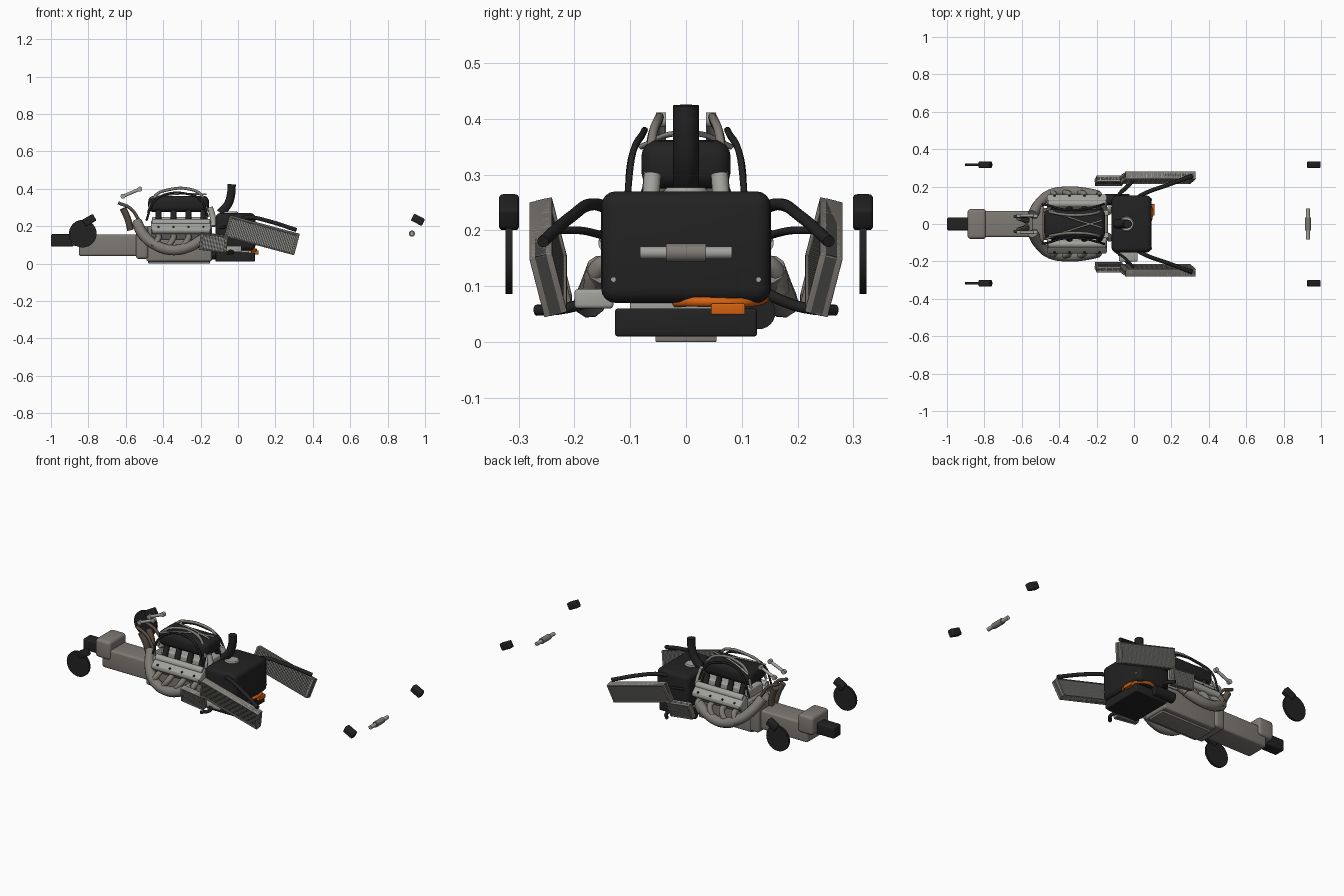
import bpy, bmesh, math
from mathutils import Matrix, Vector, Euler

if "Cube" in bpy.data.objects:
    bpy.data.objects.remove(bpy.data.objects["Cube"])


def material(name, rgb):
    m = bpy.data.materials.new(name)
    m.diffuse_color = (*rgb, 1)
    m.use_nodes = True
    m.node_tree.nodes["Principled BSDF"].inputs["Base Color"].default_value = m.diffuse_color
    return m


TAUPE = material("warm grey metal", (0.21, 0.195, 0.175))
LIGHT = material("light grey metal", (0.36, 0.36, 0.34))
BLACK = material("black", (0.016, 0.016, 0.016))
DARK = material("radiator core", (0.06, 0.06, 0.057))
ORANGE = material("orange", (0.65, 0.12, 0.005))
BROWN = material("heat stained metal", (0.10, 0.078, 0.058))


def finish(name, bm, mat, loc=(0, 0, 0), rot=(0, 0, 0)):
    me = bpy.data.meshes.new(name)
    bmesh.ops.recalc_face_normals(bm, faces=bm.faces)
    for f in bm.faces:
        f.smooth = True
    bm.to_mesh(me)
    bm.free()
    me.set_sharp_from_angle(angle=math.radians(35))
    me.materials.append(mat)
    ob = bpy.data.objects.new(name, me)
    ob.location, ob.rotation_euler = loc, [math.radians(a) for a in rot]
    bpy.context.collection.objects.link(ob)
    return ob


def box(name, size, loc, mat, rot=(0, 0, 0), bevel=0.005):
    bm = bmesh.new()
    bmesh.ops.create_cube(bm, size=1)
    bmesh.ops.scale(bm, vec=size, verts=bm.verts)
    if bevel:
        bmesh.ops.bevel(bm, geom=bm.edges[:], offset=bevel, segments=4, profile=0.5, affect='EDGES')
    return finish(name, bm, mat, loc, rot)


def span(name, x, y, z, mat, bevel=0.005):
    """Box given by its limits on each axis."""
    return box(name, (x[1] - x[0], y[1] - y[0], z[1] - z[0]),
               (sum(x) / 2, sum(y) / 2, sum(z) / 2), mat, bevel=bevel)


def cyl(name, r, length, loc, axis, mat, r2=None, seg=24):
    bm = bmesh.new()
    bmesh.ops.create_cone(bm, cap_ends=True, segments=seg, radius1=r,
                          radius2=r if r2 is None else r2, depth=length)
    rot = {'x': (0, 90, 0), 'y': (90, 0, 0), 'z': (0, 0, 0)}[axis]
    return finish(name, bm, mat, loc, rot)


def tube(name, pts, r, mat, res=6):
    cu = bpy.data.curves.new(name, 'CURVE')
    cu.dimensions = '3D'
    cu.bevel_depth, cu.bevel_resolution, cu.resolution_u = r, 3, res
    cu.use_fill_caps = True
    sp = cu.splines.new('BEZIER')
    sp.bezier_points.add(len(pts) - 1)
    for p, co in zip(sp.bezier_points, pts):
        p.co = co
        p.handle_left_type = p.handle_right_type = 'AUTO'
    cu.materials.append(mat)
    ob = bpy.data.objects.new(name, cu)
    bpy.context.collection.objects.link(ob)
    return ob


def radiator(name, length, height, thick, count, loc, rot):
    """Dark core, upright fins, and a frame of rails and end tanks."""
    box(name + "_core", (length, thick * 0.5, height), loc, DARK, rot, 0)
    bm = bmesh.new()
    for i in range(count):
        x = -length / 2 + (i + 0.5) * length / count
        bmesh.ops.create_cube(bm, size=1, matrix=Matrix.Translation((x, 0, 0)) @
                              Matrix.Diagonal((length / count * 0.5, thick * 0.75, height, 1)))
    finish(name + "_fins", bm, LIGHT, loc, rot)
    turn = Euler([math.radians(a) for a in rot]).to_matrix()
    for s in (-1, 1):
        end = Vector(loc) + turn @ Vector((s * (length / 2 - 0.006), 0, 0))
        box(name + "_end_tank", (0.012, thick, height), end, TAUPE, rot, 0.003)
        rail = Vector(loc) + turn @ Vector((0, 0, s * (height / 2 - 0.003)))
        box(name + "_rail", (length, thick, 0.006), rail, TAUPE, rot, 0.002)


# Gearbox and rear crash structure
span("gearbox", (-0.85, -0.52), (-0.07, 0.07), (0.04, 0.155), TAUPE, 0.012)
span("gearbox_end_housing", (-0.89, -0.79), (-0.08, 0.08), (0.095, 0.205), TAUPE, 0.018)
span("rear_crash_block", (-1.0, -0.88), (-0.034, 0.034), (0.09, 0.157), BLACK, 0.008)
span("bell_housing", (-0.545, -0.48), (-0.095, 0.095), (0.025, 0.2), TAUPE, 0.015)

# Engine block, sump and plenum
span("engine_block", (-0.49, -0.14), (-0.085, 0.085), (0.012, 0.2), TAUPE, 0.01)
span("sump_plate", (-0.48, -0.15), (-0.055, 0.055), (0.0, 0.02), TAUPE, 0.003)
span("valley_cover", (-0.46, -0.16), (-0.07, 0.07), (0.19, 0.25), LIGHT, 0.01)
span("plenum", (-0.48, -0.155), (-0.08, 0.08), (0.275, 0.362), BLACK, 0.03)
for s in (-1, 1):
    # Cylinder heads, cam covers and injectors
    box("cylinder_head", (0.32, 0.075, 0.08), (-0.305, s * 0.105, 0.18), LIGHT, (-s * 40, 0, 0), 0.008)
    cyl("upper_cam_cover", 0.02, 0.31, (-0.305, s * 0.108, 0.218), 'x', LIGHT)
    cyl("lower_cam_cover", 0.019, 0.31, (-0.305, s * 0.138, 0.178), 'x', LIGHT)
    for i in range(4):
        x = -0.425 + i * 0.08
        tube("intake_runner", [(x, s * 0.055, 0.3), (x, s * 0.068, 0.26), (x, s * 0.085, 0.215)], 0.016, BLACK)
        cyl("cam_cover_bolt", 0.005, 0.008, (x, s * 0.15, 0.196), 'y', BLACK, seg=12)
        # Exhaust primaries
        tube("exhaust_primary", [(x, s * 0.12, 0.15), (x, s * 0.155, 0.135),
                                 (x - 0.03, s * 0.17, 0.09)], 0.016, TAUPE)
    # Exhaust collector sweeping round to the tail
    tube("exhaust_collector", [(-0.19, s * 0.15, 0.13), (-0.26, s * 0.165, 0.09), (-0.36, s * 0.172, 0.073),
                               (-0.45, s * 0.155, 0.105), (-0.51, s * 0.105, 0.16),
                               (-0.54, s * 0.05, 0.22)], 0.029, TAUPE)
    # Heat stained tail bracket and link rods
    tube("tail_pipe", [(-0.575, s * 0.02, 0.18), (-0.59, s * 0.028, 0.24), (-0.615, s * 0.035, 0.295)], 0.018, BROWN)
    tube("tail_hook", [(-0.64, s * 0.04, 0.325), (-0.575, s * 0.042, 0.295), (-0.525, s * 0.045, 0.225)], 0.009, BROWN)
    tube("link_rod", [(-0.615, s * 0.045, 0.36), (-0.525, s * 0.045, 0.398)], 0.009, LIGHT)
    for x, z in ((-0.615, 0.36), (-0.525, 0.398)):
        cyl("link_rod_end", 0.013, 0.018, (x, s * 0.045, z), 'y', LIGHT)
    # Pipes arching over the plenum
    tube("grey_arch_pipe", [(-0.48, s * 0.07, 0.27), (-0.44, s * 0.062, 0.365), (-0.37, s * 0.05, 0.395),
                            (-0.26, s * 0.05, 0.398), (-0.2, s * 0.06, 0.37), (-0.165, s * 0.07, 0.28)], 0.008, TAUPE)
    tube("black_arch_pipe", [(-0.49, s * 0.105, 0.23), (-0.45, s * 0.098, 0.33), (-0.38, s * 0.078, 0.372),
                             (-0.27, s * 0.078, 0.372), (-0.2, s * 0.095, 0.34), (-0.16, s * 0.106, 0.25)], 0.006, BLACK)
    tube("cross_strut", [(-0.47, s * 0.08, 0.35), (-0.33, s * 0.03, 0.372), (-0.17, -s * 0.02, 0.37)], 0.005, LIGHT)
    tube("coolant_pipe", [(-0.15, s * 0.06, 0.3), (-0.135, s * 0.065, 0.25), (-0.13, s * 0.08, 0.2)], 0.016, LIGHT)

# Fuel cell, battery and electrics
span("fuel_cell", (-0.12, 0.093), (-0.152, 0.152), (0.07, 0.27), BLACK, 0.026)
span("battery", (-0.12, 0.09), (-0.127, 0.127), (0.01, 0.06), BLACK, 0.005)
span("battery_mount", (-0.11, 0.06), (-0.1, 0.1), (0.055, 0.075), LIGHT, 0.003)
cyl("starter_motor", 0.03, 0.13, (-0.09, 0.13, 0.053), 'x', BLACK)
span("control_box", (-0.08, 0.02), (-0.2, -0.13), (0.06, 0.095), LIGHT, 0.007)
span("power_connector", (0.07, 0.11), (0.045, 0.106), (0.049, 0.069), ORANGE, 0.003)
tube("power_cable", [(-0.05, 0.125, 0.08), (0.03, 0.138, 0.077), (0.082, 0.1, 0.071),
                     (0.09, 0.03, 0.072), (0.06, -0.02, 0.072)], 0.009, ORANGE)
for s in (-1, 1):
    cyl("cell_bolt", 0.005, 0.01, (0.091, s * 0.13, 0.112), 'x', LIGHT, seg=12)

# Air intake pipe on its collar
tube("air_intake_pipe", [(-0.095, 0, 0.27), (-0.055, 0, 0.315), (-0.037, 0, 0.37), (-0.034, 0, 0.424)], 0.0235, BLACK)
cyl("intake_collar", 0.045, 0.014, (-0.04, 0, 0.27), 'z', LIGHT, r2=0.035)

for s in (-1, 1):
    # Side radiators and their hoses
    radiator("main_radiator", 0.388, 0.113, 0.042, 42, (0.128, s * 0.247, 0.152), (-s * 14, 15, 0))
    radiator("small_radiator", 0.148, 0.09, 0.036, 18, (-0.131, s * 0.232, 0.112), (-s * 14, 7, 0))
    tube("upper_hose", [(0.0, s * 0.13, 0.235), (0.06, s * 0.165, 0.247), (0.17, s * 0.205, 0.225),
                        (0.31, s * 0.256, 0.18)], 0.011, BLACK)
    tube("lower_hose", [(-0.1, s * 0.13, 0.095), (-0.07, s * 0.17, 0.075), (-0.03, s * 0.22, 0.06),
                        (-0.06, s * 0.268, 0.057)], 0.010, BLACK)
    tube("radiator_link", [(-0.1, s * 0.145, 0.19), (-0.04, s * 0.19, 0.2), (0.0, s * 0.235, 0.2)], 0.007, BLACK)

    # Rear brake discs and all four calipers
    cyl("rear_brake_disc", 0.074, 0.013, (-0.83, s * 0.317, 0.16), 'y', BLACK, seg=40)
    for name, x, z, tilt in (("rear_caliper", -0.795, 0.232, -30), ("front_caliper", 0.962, 0.234, 27)):
        box(name, (0.066, 0.036, 0.041), (x, s * 0.317, z), BLACK, (0, tilt, 0), 0.007)

# Front steering rack
cyl("steering_rack", 0.011, 0.164, (0.93, 0, 0.16), 'y', LIGHT)
cyl("steering_rack_sleeve", 0.0165, 0.072, (0.93, 0, 0.16), 'y', TAUPE)
